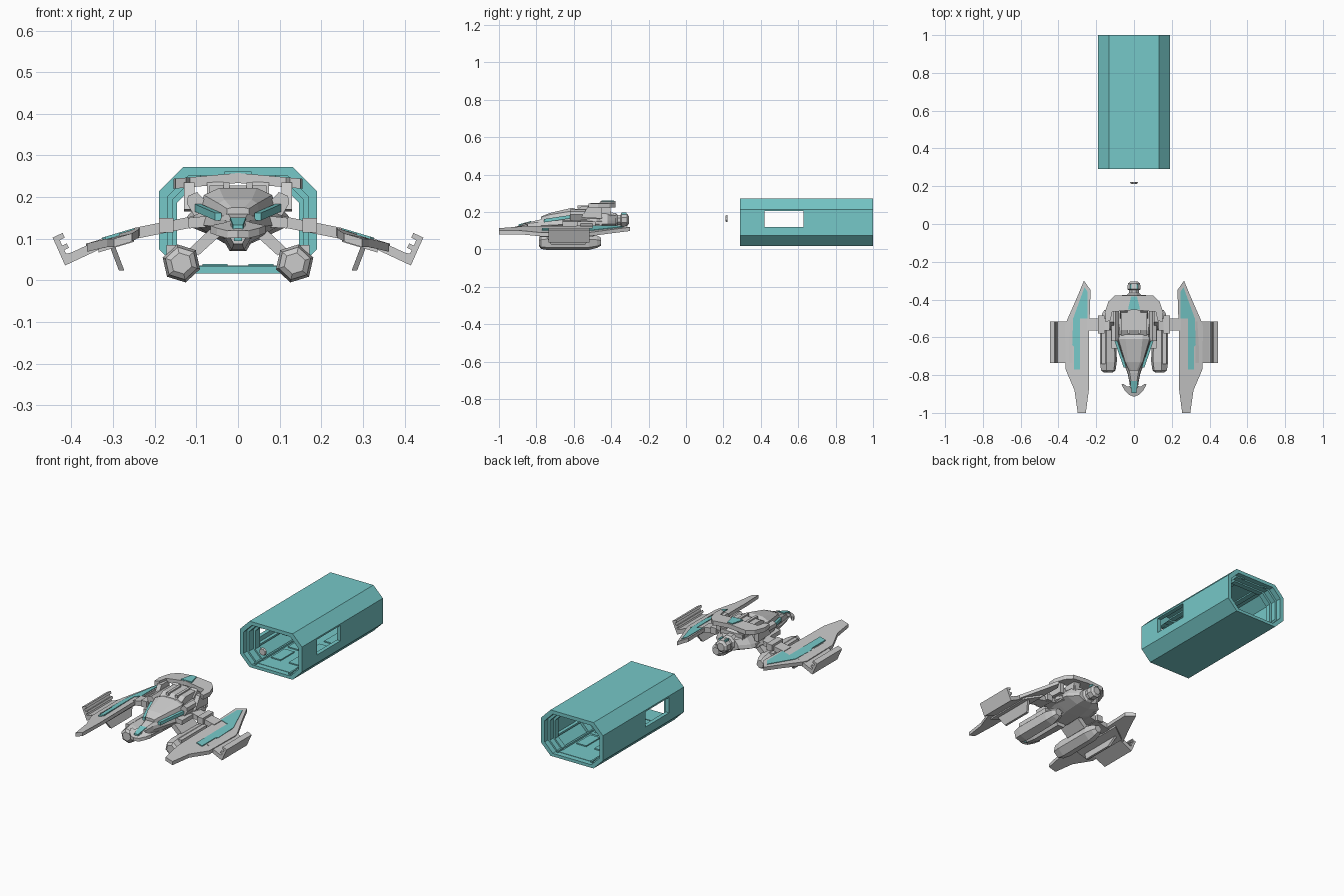
import bpy, bmesh, math

if "Cube" in bpy.data.objects:
    bpy.data.objects.remove(bpy.data.objects["Cube"])

teal = bpy.data.materials.new("teal")
teal.diffuse_color = (0.18, 0.58, 0.58, 1)
teal.use_nodes = True
teal.node_tree.nodes["Principled BSDF"].inputs["Base Color"].default_value = teal.diffuse_color


def make(name, verts, faces, mat=None, mirror=False):
    me = bpy.data.meshes.new(name)
    me.from_pydata(verts, [], faces)
    bm = bmesh.new()
    bm.from_mesh(me)
    bmesh.ops.recalc_face_normals(bm, faces=bm.faces)
    bm.to_mesh(me)
    bm.free()
    ob = bpy.data.objects.new(name, me)
    bpy.context.collection.objects.link(ob)
    if mat:
        me.materials.append(mat)
    if mirror:
        ob.modifiers.new("mirror", 'MIRROR')
    return ob


def loft(name, rings, mat=None, mirror=False, caps=True):
    n = len(rings[0])
    verts = [v for r in rings for v in r]
    faces = [(k*n+i, k*n+(i+1) % n, (k+1)*n+(i+1) % n, (k+1)*n+i)
             for k in range(len(rings)-1) for i in range(n)]
    if caps:
        faces += [tuple(range(n)), tuple(range((len(rings)-1)*n, len(rings)*n))]
    return make(name, verts, faces, mat, mirror)


def extrude_y(name, prof, y0, y1, mat=None, mirror=False):
    return loft(name, [[(x, y, z) for x, z in prof] for y in (y0, y1)], mat, mirror)


def extrude_x(name, prof, x0, x1, mat=None, mirror=False):
    return loft(name, [[(x, y, z) for y, z in prof] for x in (x0, x1)], mat, mirror)


def slab(name, plan, top, t, mat=None, mirror=False):
    # plan outline draped on a height function, with thickness t
    return loft(name, [[(x, y, top(x, y)) for x, y in plan],
                       [(x, y, top(x, y)-t) for x, y in plan]], mat, mirror)


def box(name, x0, x1, y0, y1, z0, z1, mat=None, mirror=False):
    return extrude_y(name, [(x0, z0), (x1, z0), (x1, z1), (x0, z1)], y0, y1, mat, mirror)


def ngon(x, y, z, r, n, turn=0.0):
    return [(x+r*math.cos(turn+i*math.tau/n), y, z+r*math.sin(turn+i*math.tau/n)) for i in range(n)]


def octagon(w, z0, z1, c):
    half = [(w-c, z0), (w, z0+c), (w, z1-c), (w-c, z1)]
    return half + [(-x, z) for x, z in reversed(half)]


def frame(name, outer, inner, y0, y1):
    order = [(outer, y0), (outer, y1), (inner, y1), (inner, y0), (outer, y0)]
    ob = loft(name, [[(x, y, z) for x, z in p] for p, y in order], teal, caps=False)
    bm = bmesh.new()
    bm.from_mesh(ob.data)
    bmesh.ops.remove_doubles(bm, verts=bm.verts, dist=1e-5)
    bmesh.ops.recalc_face_normals(bm, faces=bm.faces)
    bm.to_mesh(ob.data)
    bm.free()
    return ob


# Hangar: shell, windows, inner ribs, floor panels
inner = octagon(.168, .034, .252, .05)
shell = frame("hangar_shell", octagon(.19, .017, .272, .058), inner, .29, 1.0)
cutter = box("window_cutter", -.3, .3, .42, .627, .12, .205)
cutter.hide_render = True
cutter.hide_viewport = False
cutter.display_type = 'WIRE'
cut = shell.modifiers.new("windows", 'BOOLEAN')
cut.operation = 'DIFFERENCE'
cut.object = cutter
for i, (y0, y1, w) in enumerate([(.32, .36, .157), (.36, .40, .146), (.66, .70, .15),
                                 (.91, .94, .146), (.94, .97, .157)]):
    frame(f"hangar_rib_{i}", octagon(.169, .032, .254, .05),
          octagon(w, .036, .252-(.168-w)*.7, .05), y0, y1)
for i, y in enumerate((.41, .56, .72)):
    box(f"floor_panel_{i}", .025, .085, y, y+.12, .033, .04, teal, True)
box("floor_rail", .1, .11, .3, .98, .033, .044, teal, True)
box("ceiling_rail", .06, .09, .3, .98, .245, .253, teal, True)
box("wall_shelf", .15, .17, .40, .91, .085, .095, teal, True)

# Small floating beacon
loft("beacon", [ngon(0, .212, .165, .018, 8, .39), ngon(0, .222, .165, .022, 8, .39)])


# Main hull
def hull_ring(y, wt, wm, wb, zb, zm, zt):
    half = [(wb, zb), (wm, zm), (wm*.93, zm+.02), (wt, zt)]
    return [(x, y, z) for x, z in half] + [(-x, y, z) for x, z in reversed(half)]


loft("hull", [hull_ring(*s) for s in [
    (-.87, .010, .018, .010, .100, .115, .138), (-.79, .022, .034, .015, .088, .125, .157),
    (-.72, .040, .060, .020, .085, .130, .168), (-.60, .070, .105, .035, .090, .135, .190),
    (-.50, .085, .130, .045, .100, .135, .195), (-.42, .080, .110, .040, .110, .135, .190),
    (-.375, .035, .060, .030, .120, .135, .180)]])
# Canopy and raised back
loft("canopy", [hull_ring(*s) for s in [
    (-.775, .015, .028, .028, .150, .152, .175), (-.73, .033, .050, .050, .155, .165, .194),
    (-.61, .045, .088, .085, .165, .185, .222), (-.585, .045, .08, .085, .17, .185, .215)]])
extrude_x("back_block", [(-.60, .18), (-.59, .212), (-.56, .228), (-.45, .228), (-.40, .205), (-.40, .17)], -.068, .068)
box("back_ridge", .02, .035, -.58, -.47, .22, .235, mirror=True)
# Cheek stripes and side intakes
slab("cheek_stripe", [(.04, -.76), (.055, -.76), (.103, -.62), (.088, -.62)],
     lambda x, y: .162+(y+.76)*.15, .018, teal, True)
extrude_y("shoulder_intake", [(.082, .165), (.105, .155), (.123, .185), (.12, .203), (.098, .212), (.082, .195)],
          -.62, -.46, mirror=True)
extrude_y("wing_root", [(.04, .13), (.118, .125), (.12, .15), (.05, .157)], -.66, -.45, mirror=True)

# Nose canard
slab("nose_canard", [(0, -.915), (.025, -.905), (.05, -.88), (.066, -.85), (.058, -.845), (.035, -.862),
                     (.018, -.855), (.018, -.80), (0, -.80)],
     lambda x, y: .148-x*.25+min(0, y+.86)*.5, .018, mirror=True)
slab("nose_stripe", [(-.012, -.895), (.012, -.895), (.019, -.83), (-.019, -.83)],
     lambda x, y: .151+min(0, y+.86)*.5, .012, teal)
box("nose_sensor", -.01, .01, -.885, -.84, .095, .12, teal)
loft("chin", [ngon(0, -.87, .105, .02, 6), ngon(0, -.80, .1, .03, 6), ngon(0, -.6, .105, .04, 6)])

# Rear arch with stripe and pylon
arch_top = lambda x, y: .258-x*.09
slab("rear_arch", [(0, -.378), (.10, -.378), (.135, -.41), (.155, -.47), (.15, -.52), (.125, -.51),
                   (.115, -.465), (0, -.455)], arch_top, .024, mirror=True)
slab("rear_arch_stripe", [(-.016, -.385), (.016, -.385), (.032, -.453), (-.032, -.453)],
     lambda x, y: .262, .01, teal)
extrude_x("arch_pylon", [(-.50, .2), (-.46, .236), (-.40, .236), (-.41, .18)], .035, .075, mirror=True)
extrude_x("arch_side", [(-.56, .17), (-.52, .235), (-.45, .235), (-.45, .165)], .105, .13, mirror=True)

# Tail nozzle
loft("tail_nozzle", [ngon(0, y, .157, r, 8, math.pi/8) for y, r in
                     [(-.42, .045), (-.375, .04), (-.365, .03), (-.35, .03), (-.345, .038), (-.315, .035), (-.305, .022)]])
box("nozzle_light", .012, .022, -.345, -.318, .185, .196, teal, True)

# Wing arms
slab("wing_arm", [(.10, -.565), (.25, -.565), (.25, -.5), (.10, -.5)],
     lambda x, y: .152-(x-.12)*.2, .027, mirror=True)
box("arm_collar", .155, .19, -.58, -.485, .115, .15, mirror=True)

# Wing blades with inlay
wing_top = lambda x, y: .100+(.325-x)*.3-max(0, -y-.8)*.04
slab("wing_blade", [(.265, -.30), (.30, -.385), (.355, -.51), (.365, -.54), (.362, -.77), (.328, -.85), (.315, -.88),
                    (.298, -1.0), (.255, -1.0), (.238, -.87), (.237, -.56), (.23, -.35)],
     wing_top, .02, mirror=True)
slab("wing_keel", [(.25, -.78), (.335, -.78), (.335, -.5), (.25, -.45)],
     lambda x, y: wing_top(x, y)-.018, .012, mirror=True)
slab("wing_inlay", [(.262, -.335), (.322, -.50), (.327, -.64), (.318, -.65), (.318, -.77), (.285, -.77), (.285, -.50),
                    (.245, -.50), (.245, -.36)],
     lambda x, y: wing_top(x, y)+.003, .01, teal, True)

# Notched outer fins and hanging fins
extrude_y("outer_fin", [(.325, .078), (.415, .036), (.445, .103), (.421, .114), (.416, .103), (.428, .097),
                        (.422, .084), (.411, .089), (.406, .078), (.417, .073), (.413, .064), (.40, .067),
                        (.325, .102)], -.735, -.515, mirror=True)
loft("hanging_fin", [[(x, y, z) for x, y in
                      [(a, f), (a+.013, f), (a+.013, b), (a, b)]]
                     for a, z, f, b in [(.298, .09, -.76, -.5), (.273, .024, -.72, -.54)]]).modifiers.new("mirror", 'MIRROR')

# Engine pods and struts
loft("engine_pod", [ngon(.136, y, .041, r, 6, .3) for y, r in
                    [(-.785, .026), (-.775, .04), (-.73, .047), (-.52, .045), (-.475, .034), (-.455, .022)]], mirror=True)
box("pod_plate", .150, .172, -.74, -.52, .055, .085, mirror=True)
extrude_y("pod_strut", [(.095, .06), (.118, .075), (.065, .125), (.04, .11)], -.66, -.52, mirror=True)
